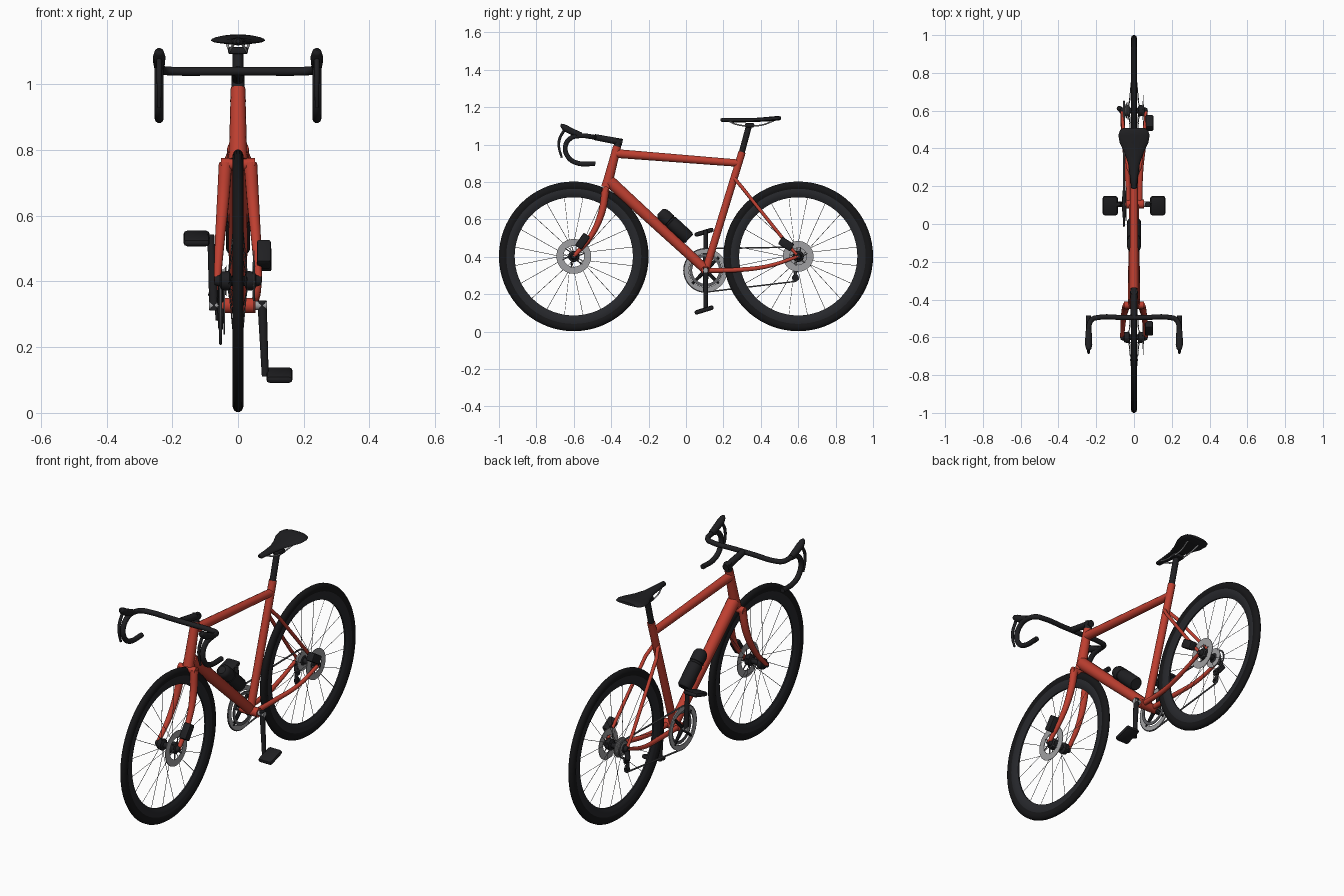
import bpy, bmesh
from math import sin, cos, pi, radians
from mathutils import Matrix, Vector

if "Cube" in bpy.data.objects:
    bpy.data.objects.remove(bpy.data.objects["Cube"])


def mat(name, r, g, b):
    m = bpy.data.materials.new(name)
    m.diffuse_color = (r, g, b, 1)
    m.use_nodes = True
    m.node_tree.nodes["Principled BSDF"].inputs["Base Color"].default_value = m.diffuse_color
    return m


RED = mat("red_paint", 0.52, 0.05, 0.03)
BLACK = mat("black", 0.014, 0.014, 0.016)
RUBBER = mat("rubber", 0.008, 0.008, 0.009)
CARBON = mat("carbon", 0.02, 0.021, 0.025)
STEEL = mat("steel", 0.35, 0.35, 0.36)
DARK = mat("dark_steel", 0.12, 0.12, 0.13)


def finish(o, m):
    o.data.materials.clear()
    o.data.materials.append(m)
    bpy.ops.object.select_all(action='DESELECT')
    o.select_set(True)
    bpy.context.view_layer.objects.active = o
    bpy.ops.object.shade_smooth_by_angle(angle=radians(38))
    return o


def tube(name, paths, m, smooth=False, closed=False, res=3):
    """Each path is a list of (x, y, z, radius) points."""
    c = bpy.data.curves.new(name, 'CURVE')
    c.dimensions = '3D'
    c.bevel_depth, c.bevel_resolution, c.use_fill_caps = 1.0, res, True
    c.resolution_u = 6
    for pts in paths:
        s = c.splines.new('BEZIER' if smooth else 'POLY')
        p = s.bezier_points if smooth else s.points
        p.add(len(pts) - 1)
        for q, (x, y, z, r) in zip(p, pts):
            q.co = (x, y, z) if smooth else (x, y, z, 1)
            q.radius = r
            if smooth:
                q.handle_left_type = q.handle_right_type = 'AUTO'
        s.use_cyclic_u = closed
    o = bpy.data.objects.new(name, c)
    bpy.context.collection.objects.link(o)
    bpy.ops.object.select_all(action='DESELECT')
    o.select_set(True)
    bpy.context.view_layer.objects.active = o
    bpy.ops.object.convert(target='MESH')
    return finish(bpy.context.object, m)


def from_bm(name, bm, m):
    bmesh.ops.remove_doubles(bm, verts=bm.verts, dist=1e-5)
    bmesh.ops.recalc_face_normals(bm, faces=bm.faces)
    me = bpy.data.meshes.new(name)
    bm.to_mesh(me)
    bm.free()
    o = bpy.data.objects.new(name, me)
    bpy.context.collection.objects.link(o)
    return finish(o, m)


def lathe(name, prof, c, m, axis='X', n=48, wrap=True, rot=None):
    """Spin an (axial, radius) profile about the x axis (or rot) at c."""
    bm = bmesh.new()
    R = rot or Matrix.Identity(3)
    rings = [[bm.verts.new(Vector(c) + R @ Vector((x, r * cos(2 * pi * i / n), r * sin(2 * pi * i / n))))
              for i in range(n)] for x, r in prof]
    for k in range(len(prof) if wrap else len(prof) - 1):
        a, b = rings[k], rings[(k + 1) % len(prof)]
        for i in range(n):
            j = (i + 1) % n
            bm.faces.new((a[i], a[j], b[j], b[i]))
    return from_bm(name, bm, m)


def box(name, c, size, tilt, m, bevel=0.006):
    bm = bmesh.new()
    bmesh.ops.create_cube(bm, size=1)
    bmesh.ops.scale(bm, vec=size, verts=bm.verts)
    bmesh.ops.bevel(bm, geom=bm.edges[:], offset=bevel, segments=2, affect='EDGES', profile=0.5)
    bmesh.ops.transform(bm, verts=bm.verts, matrix=Matrix.Translation(c) @ Matrix.Rotation(radians(tilt), 4, 'X'))
    return from_bm(name, bm, m)


def mirrored(half):
    return half + [(-x, r) for x, r in reversed(half)]


def disc(name, c, r0, r1, t, m):
    return lathe(name, [(-t, r0), (t, r0), (t, r1), (-t, r1)], c, m)


BBY, BBZ, WZ = 0.105, 0.327, 0.402

# wheels: tyre, deep rim, hub, spokes, brake disc
for side, wy, rr in (("front", -0.6, 0.093), ("rear", 0.6, 0.082)):
    c = (0, wy, WZ)
    lathe(side + "_tyre", mirrored([(-.011, .358), (-.0165, .37), (-.017, .382), (-.012, .394), (-.004, .4)]), c, RUBBER, n=72)
    lathe(side + "_rim", mirrored([(-.012, .363), (-.0145, .35), (-.012, .332), (-.004, .316)]), c, CARBON, n=72)
    lathe(side + "_hub", mirrored([(-.072, 0), (-.072, .012), (-.055, .018), (-.05, .028), (-.03, .03),
                                   (-.026, .03), (-.02, .015)]), c, BLACK, n=24, wrap=False)
    spokes = []
    for i in range(20):
        a, x = 2 * pi * (i + .5) / 20, .028 * (-1) ** i
        b = a + (.5 if i % 4 < 2 else -.5)
        spokes.append([(x, wy + .028 * cos(b), WZ + .028 * sin(b), .0013), (0, wy + .32 * cos(a), WZ + .32 * sin(a), .0013)])
    tube(side + "_spokes", spokes, DARK, res=0)
    disc(side + "_brake_disc", (.048, wy, WZ), rr - .037, rr, .0015, STEEL)
    tube(side + "_disc_arms", [[(.048, wy + .02 * cos(k * pi / 3), WZ + .02 * sin(k * pi / 3), .004),
                                (.048, wy + (rr - .03) * cos(k * pi / 3 + .3), WZ + (rr - .03) * sin(k * pi / 3 + .3), .003)]
                               for k in range(6)], DARK, res=1)
box("front_caliper", (.079, -.553, .483), (.042, .042, .082), -35, BLACK)
box("rear_caliper", (.082, .535, .468), (.04, .045, .076), 58, BLACK)

# main frame tubes
tube("head_tube", [[(0, -.426, .77, .029), (0, -.415, .81, .027), (0, -.368, .99, .022)]], RED, res=5)
tube("top_tube", [[(0, -.375, .952, .024), (0, .285, .9, .02)]], RED, res=5)
tube("down_tube", [[(0, -.41, .805, .033), (0, BBY, BBZ + .005, .026)]], RED, res=5)
tube("seat_tube", [[(0, BBY, BBZ, .021), (0, .3, .96, .02)]], RED, res=5)
tube("bottom_bracket_shell", [[(-.053, BBY, BBZ, .024), (.053, BBY, BBZ, .024)]], RED, res=5)
tube("chain_stays", [[(s * .03, BBY, BBZ, .014), (s * .036, .28, .33, .013), (s * .055, .44, .35, .011),
                      (s * .064, .6, .402, .009)] for s in (-1, 1)], RED, smooth=True)
tube("seat_stays", [[(s * .012, .258, .82, .01), (s * .032, .3, .77, .0095), (s * .06, .54, .47, .009),
                     (s * .063, .6, .402, .008)] for s in (-1, 1)], RED)

# fork
tube("fork_crown", [[(-.052, -.43, .757, .019), (.052, -.43, .757, .019)]], RED, res=4)
tube("fork_blades", [[(s * .038, -.43, .76, .021), (s * .046, -.45, .64, .019), (s * .056, -.505, .515, .015),
                      (s * .063, -.6, .402, .011)] for s in (-1, 1)], RED, smooth=True)

# cockpit
tube("headset_spacer", [[(0, -.37, .98, .02), (0, -.356, 1.03, .02)]], BLACK)
tube("stem", [[(0, -.34, 1.012, .019), (0, -.49, 1.04, .017)]], BLACK)
bar = [(.06, -.495, 1.04), (.19, -.495, 1.04), (.225, -.508, 1.042), (.24, -.56, 1.047), (.24, -.615, 1.035), (.24, -.645, .99),
       (.24, -.63, .933), (.24, -.585, .902), (.24, -.485, .897)]
path = [(-x, y, z, .0135) for x, y, z in reversed(bar)] + [(x, y, z, .0135) for x, y, z in bar]
tube("handlebar", [path], BLACK, smooth=True)
tube("brake_hoods", [[(s * .24, -.56, 1.05, .015), (s * .24, -.6, 1.065, .018), (s * .24, -.64, 1.085, .019),
                      (s * .24, -.66, 1.1, .014), (s * .24, -.668, 1.108, .005)] for s in (-1, 1)], BLACK, smooth=True)
tube("brake_levers", [[(s * .24, -.652, 1.075, .008), (s * .24, -.676, 1.03, .008), (s * .24, -.679, .985, .007),
                       (s * .24, -.664, .93, .006)] for s in (-1, 1)], BLACK, smooth=True)

# seat post, rails and saddle
tube("seat_post", [[(0, .295, .945, .016), (0, .338, 1.105, .016)]], BLACK, res=4)
box("seat_clamp", (0, .34, 1.103), (.06, .05, .022), 0, BLACK)
tube("saddle_rails", [[(s * .01, .22, 1.128, .004), (s * .024, .28, 1.105, .004), (s * .026, .4, 1.103, .004),
                       (s * .035, .47, 1.127, .004)] for s in (-1, 1)], STEEL, smooth=True)
bm = bmesh.new()
rings = []
for y, w, top, low in ((.184, .006, 1.138, 1.126), (.192, .015, 1.142, 1.12), (.25, .021, 1.143, 1.119), (.32, .031, 1.142, 1.119),
                       (.38, .052, 1.143, 1.121), (.43, .076, 1.147, 1.123), (.47, .083, 1.151, 1.126),
                       (.498, .074, 1.152, 1.129), (.508, .055, 1.148, 1.134)):
    ring = []
    for i in range(20):
        a = 2 * pi * i / 20
        mid = low + (top - low) * .3
        ring.append(bm.verts.new((w * cos(a), y, mid + sin(a) * (top - mid if sin(a) > 0 else mid - low))))
    rings.append(ring)
for a, b in zip(rings, rings[1:]):
    for i in range(20):
        bm.faces.new((a[i], a[(i + 1) % 20], b[(i + 1) % 20], b[i]))
bm.faces.new(rings[0])
bm.faces.new(rings[-1])
from_bm("saddle", bm, BLACK)

# water bottle on the down tube
axis = Vector((0, .515, -.475)).normalized()
R = Vector((1, 0, 0)).rotation_difference(axis).to_matrix()
lathe("water_bottle", [(-.112, 0), (-.112, .02), (-.104, .03), (-.09, .036), (-.045, .037), (-.042, .034), (-.034, .034),
                       (-.031, .037), (.09, .037), (.1, .03), (.1, 0)], (0, -.057, .564), BLACK, n=28, wrap=False, rot=R)
box("bottle_cage", (0, -.085, .53), (.02, .012, .17), 47, BLACK, .003)

# cranks and pedals
tube("crank_axle", [[(-.088, BBY, BBZ, .014), (.088, BBY, BBZ, .014)]], STEEL)
for s, n in ((-1, "left"), (1, "right")):
    ez = BBZ - s * .208
    tube(n + "_crank", [[(s * .073, BBY, BBZ + s * .015, .015), (s * .083, BBY, ez - s * .008, .011)]], BLACK)
    tube(n + "_pedal_axle", [[(s * .078, BBY, ez, .006), (s * .12, BBY, ez, .006)]], STEEL)
    box(n + "_pedal", (s * .126, BBY - .008, ez - .004), (.08, .106, .024), 17, BLACK, .011)

# drivetrain
CX = -.053
disc("chainring", (CX, BBY, BBZ), .09, .116, .003, STEEL)
disc("inner_chainring", (CX + .011, BBY, BBZ), .072, .088, .0025, DARK)
tube("chainring_spider", [[(CX, BBY, BBZ, .012), (CX, BBY + .1 * cos(k * pi / 2 + .785), BBZ + .1 * sin(k * pi / 2 + .785), .007)]
                          for k in range(4)], BLACK, res=2)
for k in range(7):
    disc("sprocket_%d" % k, (-.05 + k * .004, .6, WZ), .018, .032 + k * .0035, .0012, STEEL)
loop = [(BBY + .116 * cos(a), BBZ + .116 * sin(a)) for a in (pi / 2 + pi * i / 16 for i in range(17))]
loop += [(.585, .268), (.602, .28), (.595, .3), (.575, .325), (.578, .345)]
loop += [(.6 + .05 * cos(a), WZ + .05 * sin(a)) for a in (-pi / 2 + pi * i / 8 for i in range(1, 9))]
tube("chain", [[(CX, y, z, .0045) for y, z in loop]], DARK, closed=True, res=1)
for n, y, z in (("upper", .59, .335), ("lower", .585, .287)):
    disc(n + "_pulley", (CX, y, z), .004, .018, .004, BLACK)
tube("derailleur_cage", [[(CX - .008, .59, .345, .009), (CX - .008, .583, .282, .008)]], BLACK)
tube("derailleur_body", [[(-.066, .6, .392, .013), (-.078, .612, .36, .014), (-.062, .592, .337, .012)]], BLACK)
